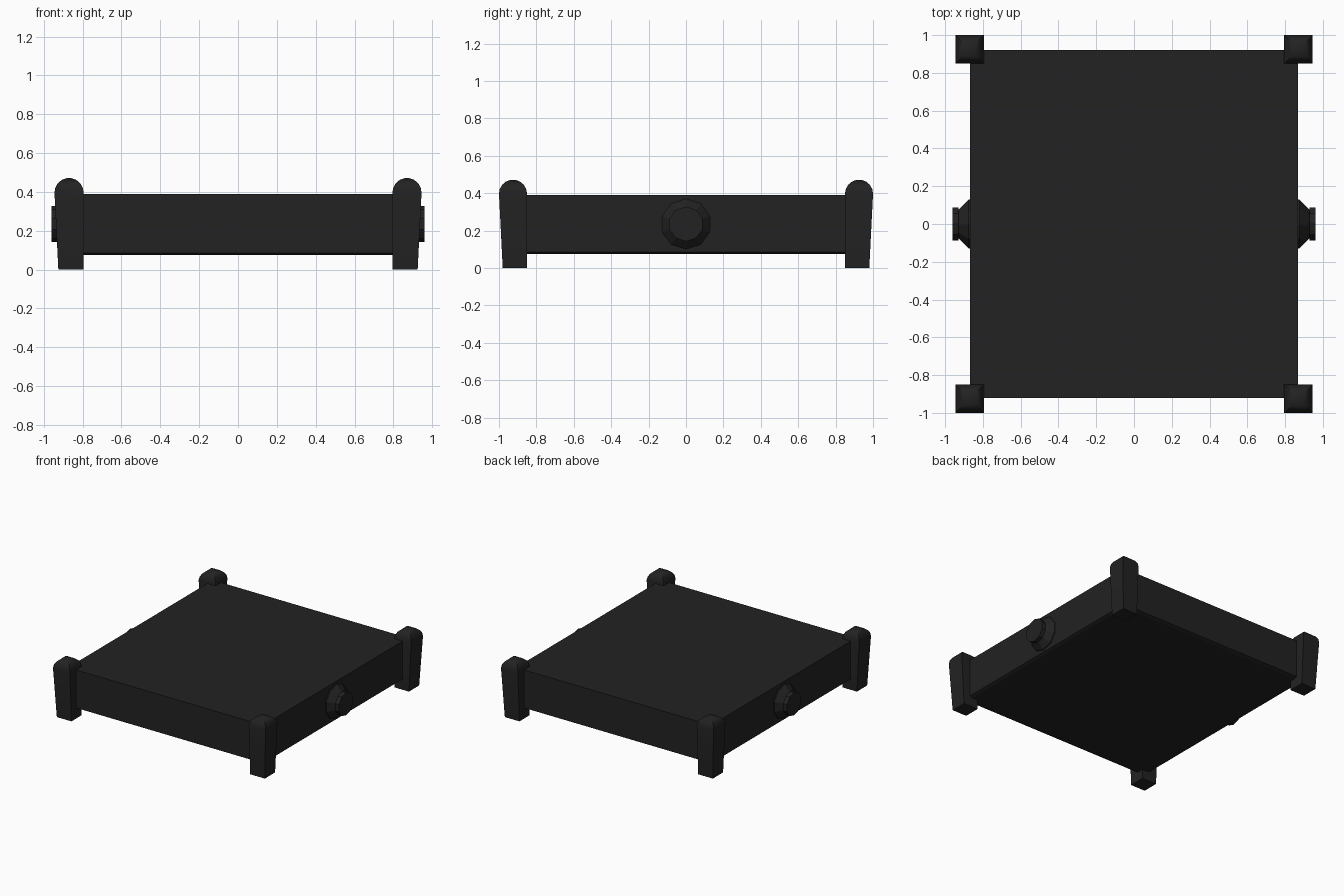
import bpy, bmesh, math
from mathutils import Matrix

if "Cube" in bpy.data.objects:
    bpy.data.objects.remove(bpy.data.objects["Cube"])

black = bpy.data.materials.new("matte black")
black.use_nodes = True
color = (0.016, 0.016, 0.016, 1)
black.diffuse_color = color
bsdf = next(n for n in black.node_tree.nodes if n.type == 'BSDF_PRINCIPLED')
bsdf.inputs["Base Color"].default_value = color
bsdf.inputs["Roughness"].default_value = 0.8


def loft(name, rings, transform=Matrix()):
    """Skin a stack of equal-length rings and cap both ends."""
    bm = bmesh.new()
    loops = [[bm.verts.new(p) for p in ring] for ring in rings]
    n = len(loops[0])
    for a, b in zip(loops, loops[1:]):
        for i in range(n):
            j = (i + 1) % n
            bm.faces.new((a[i], a[j], b[j], b[i]))
    bm.faces.new(loops[0][::-1])
    bm.faces.new(loops[-1])
    bm.transform(transform)
    bmesh.ops.recalc_face_normals(bm, faces=bm.faces)
    mesh = bpy.data.meshes.new(name)
    bm.to_mesh(mesh)
    bm.free()
    mesh.materials.append(black)
    obj = bpy.data.objects.new(name, mesh)
    bpy.context.collection.objects.link(obj)
    return obj


def rect(x0, x1, y0, y1, z):
    return [(x0, y0, z), (x1, y0, z), (x1, y1, z), (x0, y1, z)]


def circle(r, z, sides=10):
    return [(r * math.cos(math.tau * i / sides), r * math.sin(math.tau * i / sides), z)
            for i in range(sides)]


# Slab body with a bevelled lower rim
loft("slab_body", [rect(-x, x, -y, y, z) for x, y, z in
                   ((0.845, 0.895, 0.075), (0.868, 0.92, 0.085), (0.868, 0.92, 0.39))])

# Corner posts: straight inside, tapered outside, square domed cap
cx, cy, half = 0.87, 0.925, 0.075
post_rings = [rect(0.795, 0.925, 0.85, 0.98, 0)]
for step in range(5):
    a = math.radians(20 * step)
    h = half * math.cos(a)
    post_rings.append(rect(cx - h, cx + h, cy - h, cy + h, 0.397 + half * math.sin(a)))
posts = []
for sx, side in ((1, "left"), (-1, "right")):
    for sy, end in ((-1, "front"), (1, "back")):
        posts.append(loft(f"{end}_{side}_post", post_rings, Matrix.Diagonal((sx, sy, 1, 1))))

# Side knobs: flared base, narrow neck, flat button
knob_rings = [circle(r, d) for r, d in
              ((0.135, 0.86), (0.135, 0.875), (0.08, 0.928), (0.093, 0.928), (0.093, 0.96))]
for s, side in ((1, "left"), (-1, "right")):
    turn = Matrix.Translation((0, 0, 0.235)) @ Matrix.Rotation(s * math.pi / 2, 4, 'Y')
    loft(f"{side}_knob", knob_rings, turn)

# Soft shading on the domed caps
bpy.ops.object.select_all(action='DESELECT')
for post in posts:
    post.select_set(True)
bpy.context.view_layer.objects.active = posts[0]
bpy.ops.object.shade_smooth_by_angle(angle=math.radians(30))
